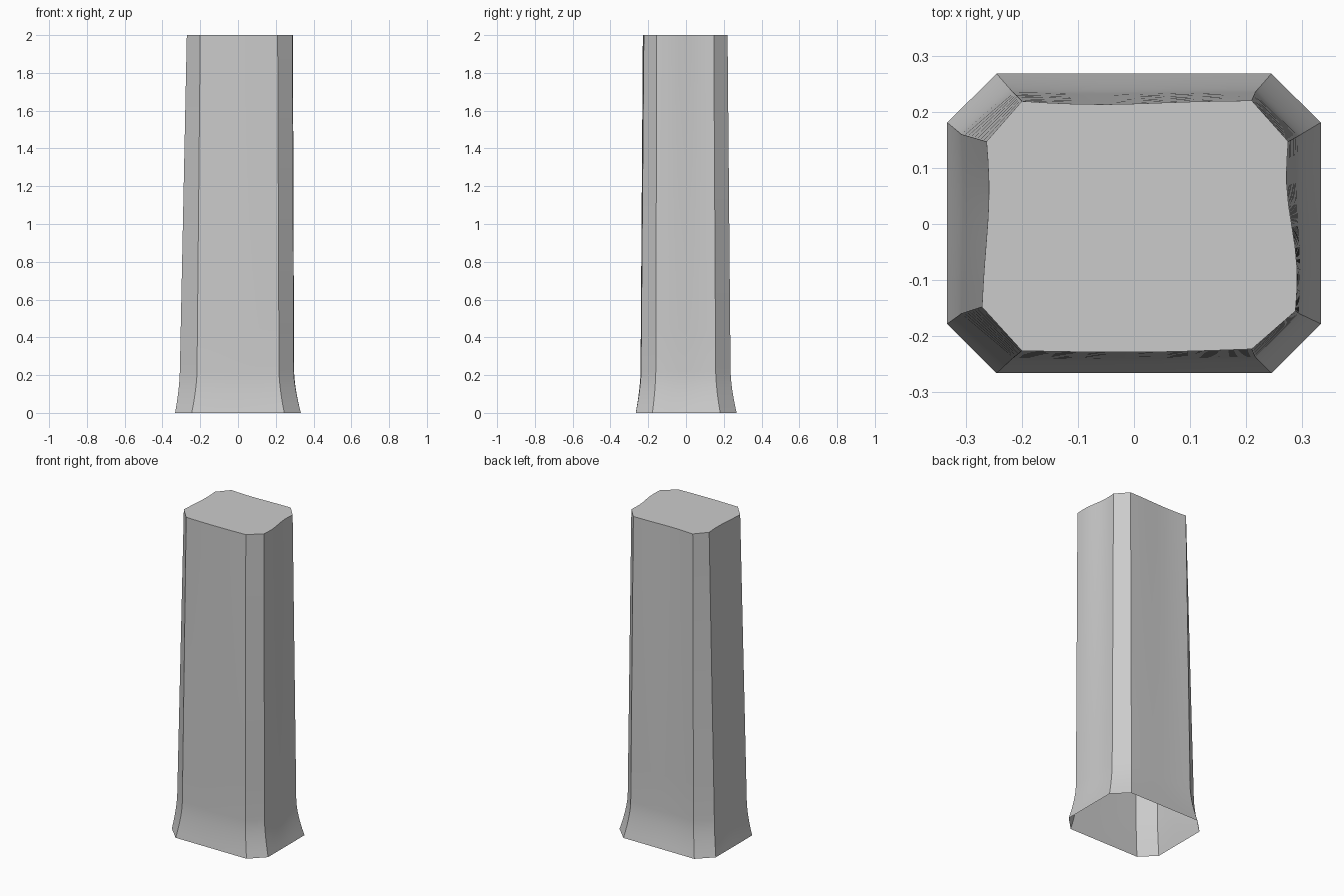
import bpy, bmesh, math
from mathutils import Vector

if "Cube" in bpy.data.objects:
    bpy.data.objects.remove(bpy.data.objects["Cube"])

# Octagon corners, counter-clockwise from the front left
BASE = [(-.245, -.266), (.245, -.266), (.333, -.178), (.333, .181),
        (.245, .268), (-.245, .268), (-.333, .181), (-.333, -.178)]
WAIST = [(-.217, -.24), (.217, -.238), (.295, -.16), (.293, .157),
         (.217, .236), (-.217, .236), (-.308, .16), (-.308, -.16)]
TOP = [(-.2, -.226), (.21, -.223), (.288, -.155), (.275, .147),
       (.21, .22), (-.2, .219), (-.263, .147), (-.271, -.148)]
# Gentle weathering of the long faces: outward bulge, wave
WAVE = {0: (.004, 0), 2: (.0, .006), 4: (-.005, .002), 6: (-.006, -.002)}
STEPS = 8
FLARE = 0.22


def subdivide(corners, amount):
    """Octagon with wavy long sides and plain chamfers."""
    pts = []
    for i in range(8):
        a, b = Vector(corners[i]), Vector(corners[(i + 1) % 8])
        pts.append(a)
        if i in WAVE:
            d = (b - a).normalized()
            normal = Vector((d.y, -d.x))
            bulge, wave = WAVE[i]
            for k in range(1, STEPS):
                t = k / STEPS
                off = bulge * math.sin(math.pi * t) + wave * math.sin(2 * math.pi * t)
                pts.append(a.lerp(b, t) + normal * off * amount)
    return pts


base, waist, top = subdivide(BASE, 0), subdivide(WAIST, .4), subdivide(TOP, 1)
rings = []
for k in range(6):                      # flared foot
    t = k / 6
    rings.append((FLARE * t, [w.lerp(b, (1 - t) ** 1.6) for b, w in zip(base, waist)]))
for k in range(9):                      # tapering shaft
    t = k / 8
    rings.append((FLARE + (2 - FLARE) * t, [w.lerp(p, t) for w, p in zip(waist, top)]))

# Pillar: open underneath, capped on top
bm = bmesh.new()
loops = [[bm.verts.new((p.x, p.y, z)) for p in pts] for z, pts in rings]
n = len(base)
for lo, hi in zip(loops, loops[1:]):
    for i in range(n):
        j = (i + 1) % n
        bm.faces.new((lo[i], lo[j], hi[j], hi[i]))
bm.faces.new(loops[-1])
mesh = bpy.data.meshes.new("pillar")
bm.to_mesh(mesh)
bm.free()
pillar = bpy.data.objects.new("pillar", mesh)
bpy.context.collection.objects.link(pillar)
bpy.context.view_layer.objects.active = pillar
pillar.select_set(True)
bpy.ops.object.shade_smooth_by_angle(angle=math.radians(28))
